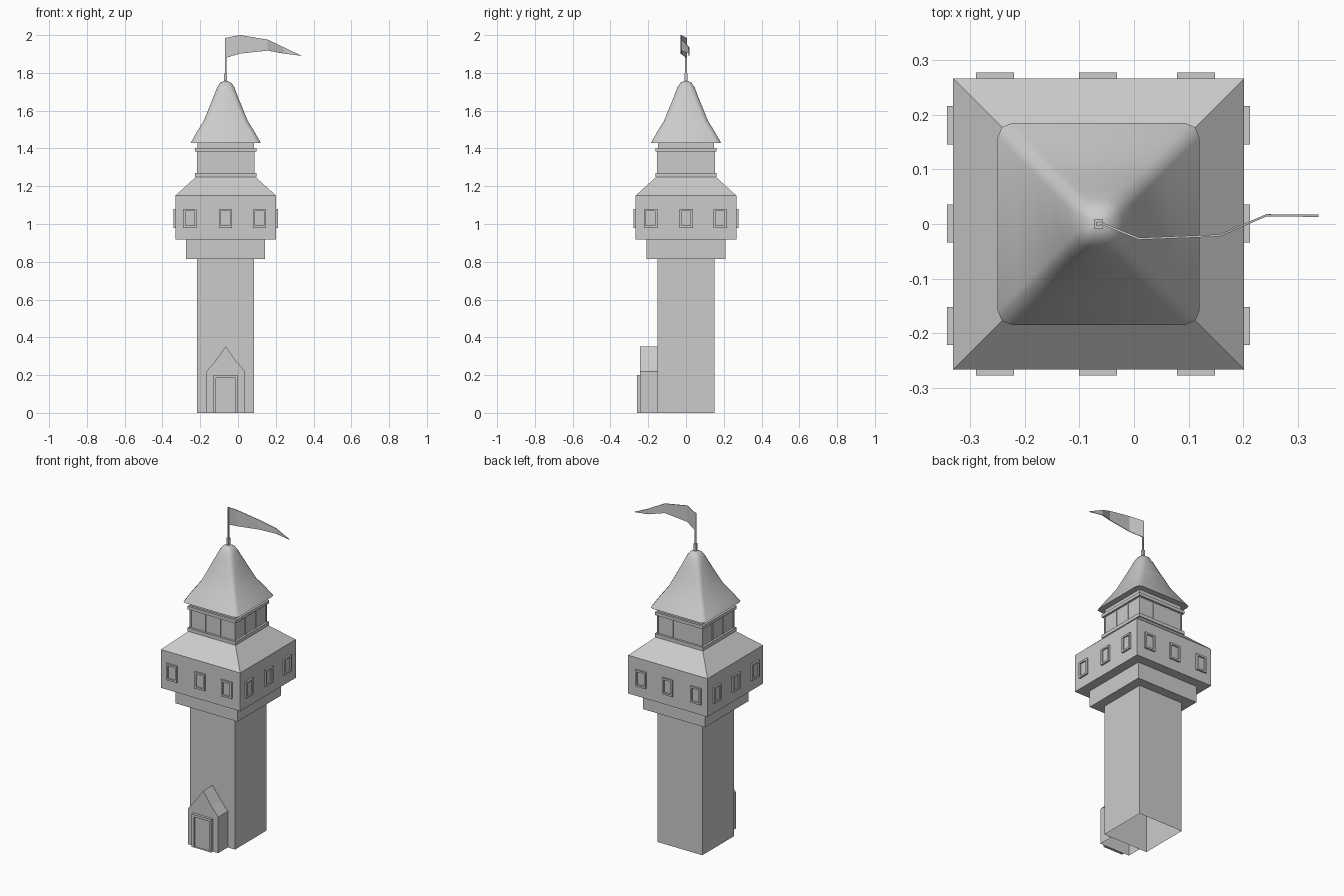
import bpy, bmesh
from math import pi, sin, cos
from mathutils import Matrix, Vector

if "Cube" in bpy.data.objects:
    bpy.data.objects.remove(bpy.data.objects["Cube"])

XC = -0.065  # tower axis


def make(name, verts, faces, smooth=False):
    me = bpy.data.meshes.new(name)
    me.from_pydata(verts, [], faces)
    bm = bmesh.new()
    bm.from_mesh(me)
    bmesh.ops.recalc_face_normals(bm, faces=bm.faces)
    bm.to_mesh(me)
    bm.free()
    ob = bpy.data.objects.new(name, me)
    bpy.context.collection.objects.link(ob)
    if smooth:
        bpy.context.view_layer.objects.active = ob
        ob.select_set(True)
        bpy.ops.object.shade_smooth_by_angle(angle=0.7)
        ob.select_set(False)
    return ob


def ring(h, z, r=0.0, seg=2):
    """Square outline around the axis, optionally with rounded corners."""
    if r == 0:
        return [(XC + sx * h, sy * h, z) for sx, sy in ((1, 1), (-1, 1), (-1, -1), (1, -1))]
    pts = []
    for k, (sx, sy) in enumerate(((1, 1), (-1, 1), (-1, -1), (1, -1))):
        for i in range(seg + 1):
            a = (k + i / seg) * pi / 2
            pts.append((XC + sx * (h - r) + r * cos(a), sy * (h - r) + r * sin(a), z))
    return pts


def loft(name, rings, bottom=True, top=True, smooth=False):
    n = len(rings[0])
    verts = [p for r in rings for p in r]
    faces = [(i * n + j, i * n + (j + 1) % n, (i + 1) * n + (j + 1) % n, (i + 1) * n + j)
             for i in range(len(rings) - 1) for j in range(n)]
    if bottom:
        faces.append(tuple(range(n)))
    if top:
        faces.append(tuple(range((len(rings) - 1) * n, len(rings) * n)))
    return make(name, verts, faces, smooth)


def box(name, x0, x1, y0, y1, z0, z1):
    r = lambda z: [(x0, y0, z), (x1, y0, z), (x1, y1, z), (x0, y1, z)]
    return loft(name, [r(z0), r(z1)])


# Tower body: open-bottomed shaft, collar, gallery and sloped gallery roof
profile = [(.151, 0), (.151, .816), (.209, .816), (.209, .917),
           (.267, .917), (.267, 1.15), (.158, 1.249)]
loft("tower_body", [ring(h, z) for h, z in profile], bottom=False)

# Lantern storey with rails and mullions
loft("lantern_core", [ring(.149, 1.24), ring(.149, 1.432)])
loft("lower_rail", [ring(.162, 1.25), ring(.162, 1.271)])
loft("upper_rail", [ring(.162, 1.383), ring(.162, 1.402)])
for side in range(4):
    for off in (-.149, -.05, .05):
        c = Matrix.Rotation(side * pi / 2, 3, 'Z') @ Vector((off, -.149, 0))
        x, y = XC + c.x, c.y
        box("lantern_post", x - .004, x + .004, y - .004, y + .004, 1.27, 1.385)

# Flared, soft-edged spire roof
spire = [(.185, 1.43), (.152, 1.489), (.117, 1.545), (.088, 1.616), (.062, 1.68),
         (.045, 1.725), (.029, 1.748), (.010, 1.757)]
loft("spire_roof", [ring(h, z, min(.026, h * .6) if h > .05 else h * .6) for h, z in spire],
     smooth=True)


def frame(name, w, z0, z1, t, depth, inset, place, back=0.0, sill=True):
    """Raised frame with a recessed panel; local x across, -y outwards."""
    b = t if sill else 0
    def rect(hw, a, c, y):
        return [place(p) for p in ((-hw, y, a), (hw, y, a), (hw, y, c), (-hw, y, c))]
    loft(name, [rect(w, z0, z1, back), rect(w, z0, z1, -depth),
                rect(w - t, z0 + b, z1 - t, -depth), rect(w - t, z0 + b, z1 - t, -inset)],
         bottom=False)


# Three windows on each gallery side
for side in range(4):
    flip = 1 if side in (0, 3) else -1
    offs = (-.19, -.001, .179) if side % 2 == 0 else (-.187, .001, .181)
    rot = Matrix.Rotation(side * pi / 2, 3, 'Z')
    for o in offs:
        off = o if side < 2 else -o

        def place(p, rot=rot, off=off):
            v = rot @ Vector((p[0] + off, p[1] - .267, p[2]))
            return (v.x + XC, v.y, v.z)
        frame("window", .035, .98, 1.08, .011, .0105, .002, place)

# Porch with gently flared gable, open underneath
gable = [(-.102, 0), (-.102, .22), (-.056, .273), (0, .352), (.056, .273), (.102, .22), (.102, 0)]
n = len(gable)
verts = [(XC + x, y, z) for y in (-.243, -.151) for x, z in gable]
faces = [(i, i + 1, n + i + 1, n + i) for i in range(n - 1)] + [tuple(range(n))]
make("porch", verts, faces)

# Door surround with recessed door
frame("door", .066, 0, .2, .015, .259, .246, lambda p: (XC + p[0], p[1], p[2]),
      back=-.243, sill=False)

# Flagpole: thick socket and thin pole
loft("pole_socket", [ring(.008, 1.745), ring(.008, 1.80)])
loft("flagpole", [ring(.004, 1.795), ring(.004, 1.985)])

# Waving pennant
cols = [(-.065, .003, 1.985, 1.88), (.01, -.027, 2.0, 1.902), (.157, -.021, 1.976, 1.918),
        (.243, .016, 1.935, 1.902)]
verts = [(x, y, z) for x, y, a, b in cols for z in (a, b)] + [(.338, .015, 1.89)]
faces = [(2 * i, 2 * i + 1, 2 * i + 3, 2 * i + 2) for i in range(3)] + [(6, 7, 8)]
flag = make("pennant", verts, faces)
mod = flag.modifiers.new("thickness", 'SOLIDIFY')
mod.thickness = .004
mod.offset = 0
